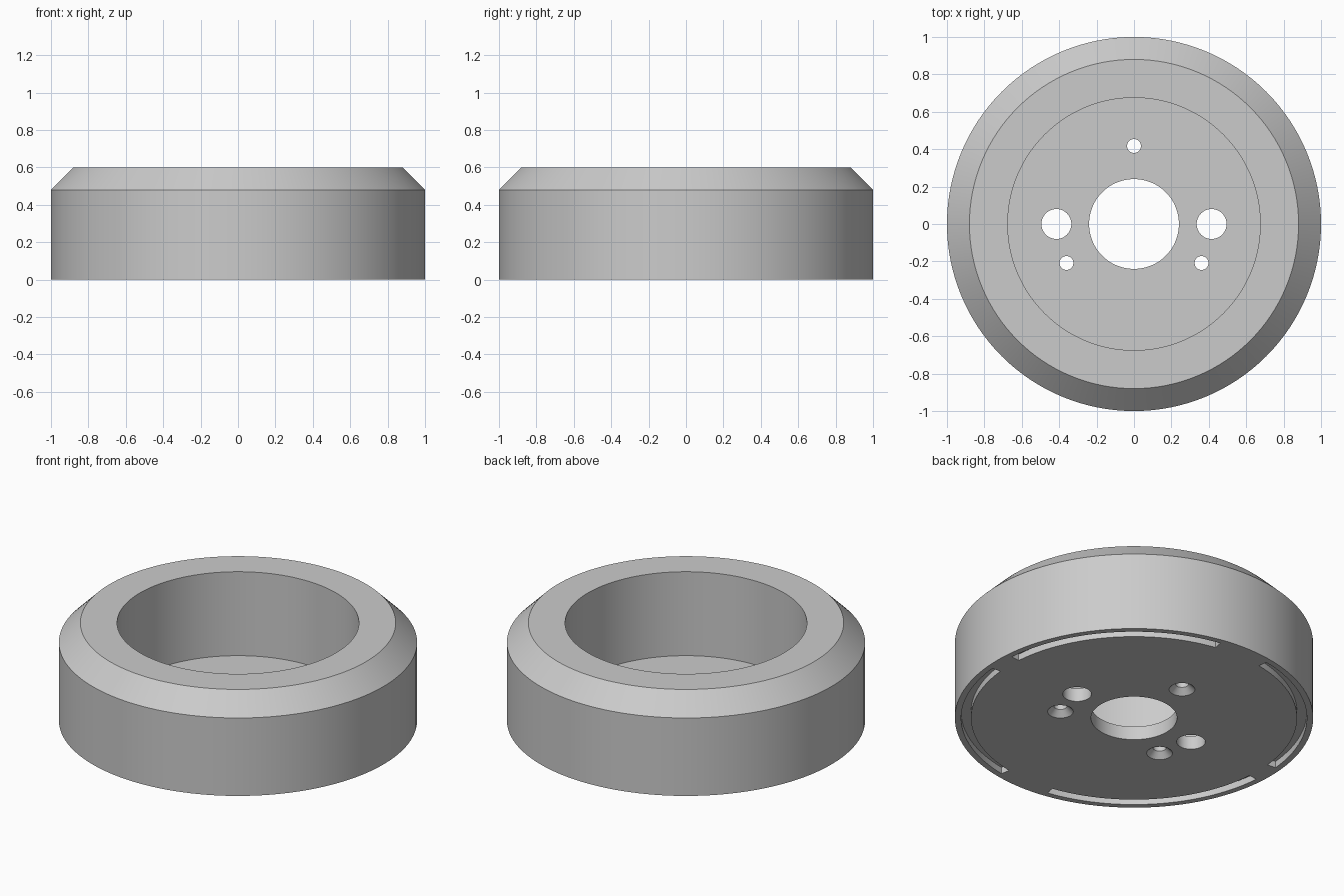
import bpy
import bmesh
from math import cos, sin, pi, radians

cube = bpy.data.objects.get("Cube")
if cube:
    bpy.data.objects.remove(cube)

grey = bpy.data.materials.new("light grey")
grey.use_nodes = True
colour = (0.6, 0.6, 0.6, 1)
grey.diffuse_color = colour
grey.node_tree.nodes["Principled BSDF"].inputs["Base Color"].default_value = colour


def make_object(name, bm):
    bmesh.ops.recalc_face_normals(bm, faces=bm.faces)
    mesh = bpy.data.meshes.new(name)
    bm.to_mesh(mesh)
    bm.free()
    mesh.materials.append(grey)
    obj = bpy.data.objects.new(name, mesh)
    bpy.context.collection.objects.link(obj)
    return obj


def sweep(bm, profile, start=0, end=2 * pi, steps=128, x=0, y=0):
    """Sweep a closed (radius, z) profile around a vertical axis at x, y."""
    full = end - start > 2 * pi - 0.001
    rings = []
    for i in range(steps if full else steps + 1):
        a = start + (end - start) * i / steps
        rings.append([bm.verts.new((x + r * cos(a), y + r * sin(a), z))
                      for r, z in profile])
    n = len(profile)
    pairs = list(zip(rings, rings[1:]))
    if full:
        pairs.append((rings[-1], rings[0]))
    else:
        bm.faces.new(rings[0])
        bm.faces.new(rings[-1][::-1])
    for a, b in pairs:
        for j in range(n):
            k = (j + 1) % n
            bm.faces.new((a[j], a[k], b[k], b[j]))


def pin(bm, x, y, levels, steps=48):
    """Solid round cutter given as (radius, z) levels."""
    rings = []
    for r, z in levels:
        rings.append([bm.verts.new((x + r * cos(2 * pi * i / steps),
                                    y + r * sin(2 * pi * i / steps), z))
                      for i in range(steps)])
    bm.faces.new(rings[0][::-1])
    bm.faces.new(rings[-1])
    for a, b in zip(rings, rings[1:]):
        for i in range(steps):
            j = (i + 1) % steps
            bm.faces.new((a[i], a[j], b[j], b[i]))


# Cup body: chamfered rim, deep pocket, floor with a central bore
bm = bmesh.new()
sweep(bm, [(0.24, 0), (1, 0), (1, 0.48), (0.88, 0.6),
           (0.675, 0.6), (0.675, 0.083), (0.24, 0.083)])
body = make_object("cup_body", bm)

# Cutters: two plain holes, three countersunk holes
bm = bmesh.new()
for side in (-1, 1):
    pin(bm, side * 0.415, 0, [(0.08, -0.05), (0.08, 0.2)])
for angle in (90, 210, 330):
    a = radians(angle)
    pin(bm, 0.417 * cos(a), 0.417 * sin(a),
        [(0.092, -0.02), (0.037, 0.035), (0.037, 0.2)])

# Cutters: four shallow arc slots in the underside
slot = [(0.91, -0.05), (0.965, -0.05), (0.965, 0.04), (0.91, 0.04)]
for first, last in ((5, 80), (100, 175), (185, 260), (280, 355)):
    sweep(bm, slot, radians(first), radians(last), 30)
cutter = make_object("hole_cutter", bm)
cutter.hide_render = True

# Cut the holes and shade
bpy.ops.object.select_all(action='DESELECT')
body.select_set(True)
bpy.context.view_layer.objects.active = body
cut = body.modifiers.new("holes", 'BOOLEAN')
cut.operation = 'DIFFERENCE'
cut.solver = 'EXACT'
cut.object = cutter
bpy.ops.object.modifier_apply(modifier=cut.name)
bpy.data.objects.remove(cutter)
bpy.ops.object.shade_smooth_by_angle(angle=radians(30))
